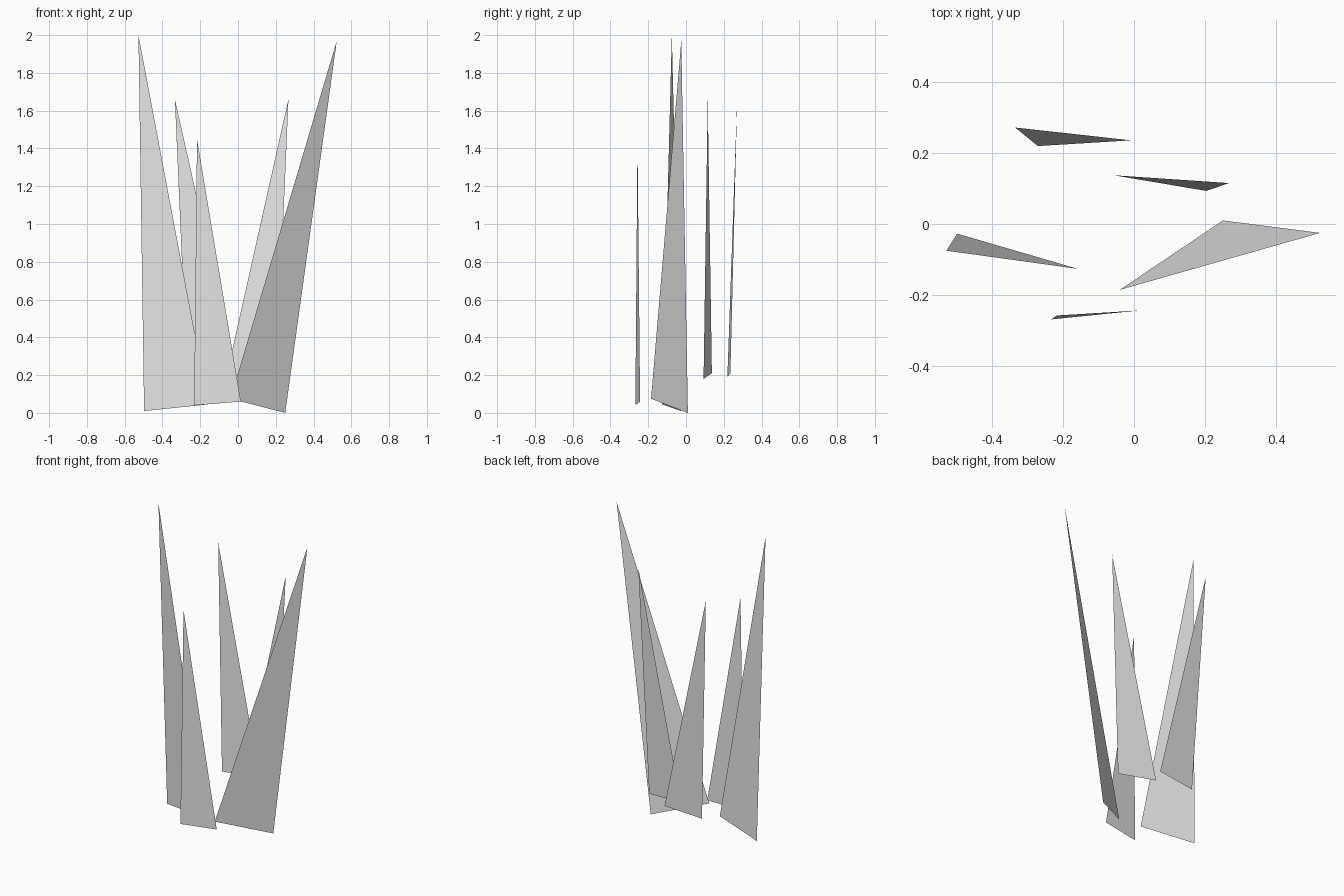
import bpy

cube = bpy.data.objects.get("Cube")
if cube:
    bpy.data.objects.remove(cube, do_unlink=True)

# One plain grey for every blade
grey = bpy.data.materials.new("light_grey")
grey.use_nodes = True
colour = (0.8, 0.8, 0.8, 1.0)
grey.diffuse_color = colour
grey.node_tree.nodes["Principled BSDF"].inputs["Base Color"].default_value = colour


def blade(name, base_left, base_right, tip):
    """A single flat triangular blade, wound to face the front."""
    mesh = bpy.data.meshes.new(name)
    mesh.from_pydata([base_left, base_right, tip], [], [(0, 1, 2)])
    mesh.materials.append(grey)
    mesh.update()
    obj = bpy.data.objects.new(name, mesh)
    bpy.context.scene.collection.objects.link(obj)
    return obj


# Tall outer pair, leaning apart
blade("tall_right_blade", (-0.497, -0.027, 0.01), (-0.158, -0.126, 0.045), (-0.527, -0.075, 2.0))
blade("tall_left_blade", (-0.04, -0.185, 0.075), (0.25, 0.01, 0.0), (0.523, -0.025, 1.97))

# Short front blade
blade("front_blade", (-0.232, -0.268, 0.04), (0.015, -0.243, 0.06), (-0.217, -0.257, 1.45))

# Raised rear pair
blade("rear_left_blade", (-0.058, 0.137, 0.21), (0.203, 0.093, 0.18), (0.267, 0.115, 1.66))
blade("rear_right_blade", (-0.27, 0.219, 0.19), (-0.008, 0.235, 0.21), (-0.334, 0.271, 1.66))
